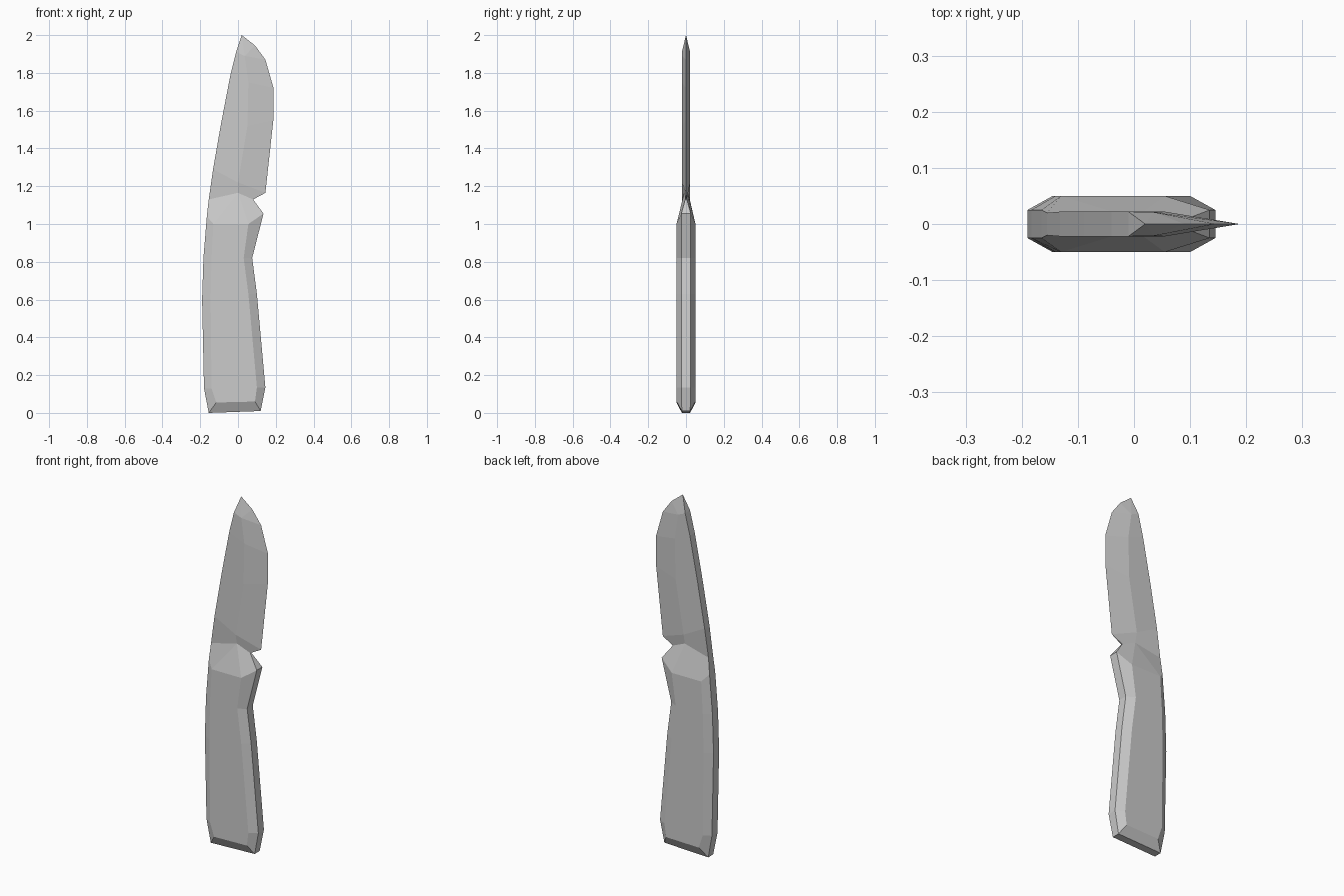
import bpy, bmesh

if "Cube" in bpy.data.objects:
    bpy.data.objects.remove(bpy.data.objects["Cube"])


def loft(name, sections):
    """Loft sections of (x, z, half thickness), mirrored across y, with end caps."""
    verts, index, faces = [], {}, []

    def vid(x, y, z):
        key = (round(x, 4), round(y, 4), round(z, 4))
        if key not in index:
            index[key] = len(verts)
            verts.append(key)
        return index[key]

    def add(ids):
        ids = list(dict.fromkeys(ids))
        if len(ids) > 2:
            faces.append(ids)

    rings = []
    for s in sections:
        front = [vid(x, -h, z) for x, z, h in s]
        back = [vid(x, h, z) for x, z, h in reversed(s)]
        rings.append(front + back)
    for a, b in zip(rings, rings[1:]):
        n = len(a)
        for i in range(n):
            j = (i + 1) % n
            add([a[i], a[j], b[j], b[i]])
    add(rings[0][::-1])
    add(rings[-1])

    mesh = bpy.data.meshes.new(name)
    mesh.from_pydata(verts, [], faces)
    bm = bmesh.new()
    bm.from_mesh(mesh)
    bmesh.ops.recalc_face_normals(bm, faces=bm.faces)
    bm.to_mesh(mesh)
    bm.free()
    obj = bpy.data.objects.new(name, mesh)
    bpy.context.collection.objects.link(obj)
    return obj


def grip(back, inner_back, inner_front, front):
    """Chamfered handle section: thin at the outline, thick between the bevels."""
    return [(*back, .025), (*inner_back, .05), (*inner_front, .05), (*front, .025)]


# Shared neck where the handle meets the blade
neck_back, neck_mid, neck_front = (-.155, 1.13, .02), (0, 1.165, .01), (.08, 1.13, .004)
butt_back, butt_front = (-.155, 0), (.12, .01)

# Handle, from butt to guard
loft("handle", [
    [(*butt_back, .022), (*butt_back, .022), (*butt_front, .022), (*butt_front, .022)],
    [(*butt_back, .022), (-.115, .055, .05), (.09, .06, .05), (*butt_front, .022)],
    grip((-.18, .13), (-.14, .13), (.1, .135), (.145, .135)),
    grip((-.19, .6), (-.145, .6), (.055, .63), (.1, .63)),
    grip((-.183, .82), (-.14, .82), (.03, .82), (.075, .82)),
    grip((-.165, 1.04), (-.13, 1.0), (.055, 1.0), (.135, 1.055)),
    [neck_back, neck_mid, neck_mid, neck_front],
])

# Blade: flat spine, ridge line, sharp cutting edge
loft("blade", [
    [neck_back, neck_mid, neck_front],
    [(-.132, 1.29, .022), (0, 1.22, .022), (.145, 1.165, 0)],
    [(-.09, 1.53, .022), (.05, 1.52, .022), (.187, 1.55, 0)],
    [(-.04, 1.79, .022), (.055, 1.75, .022), (.188, 1.72, 0)],
    [(-.01, 1.91, .022), (.035, 1.89, .021), (.145, 1.87, 0)],
    [(-.01, 1.91, .022), (.035, 1.89, .021), (.09, 1.945, 0)],
    [(.02, 2.0, 0)] * 3,
])
